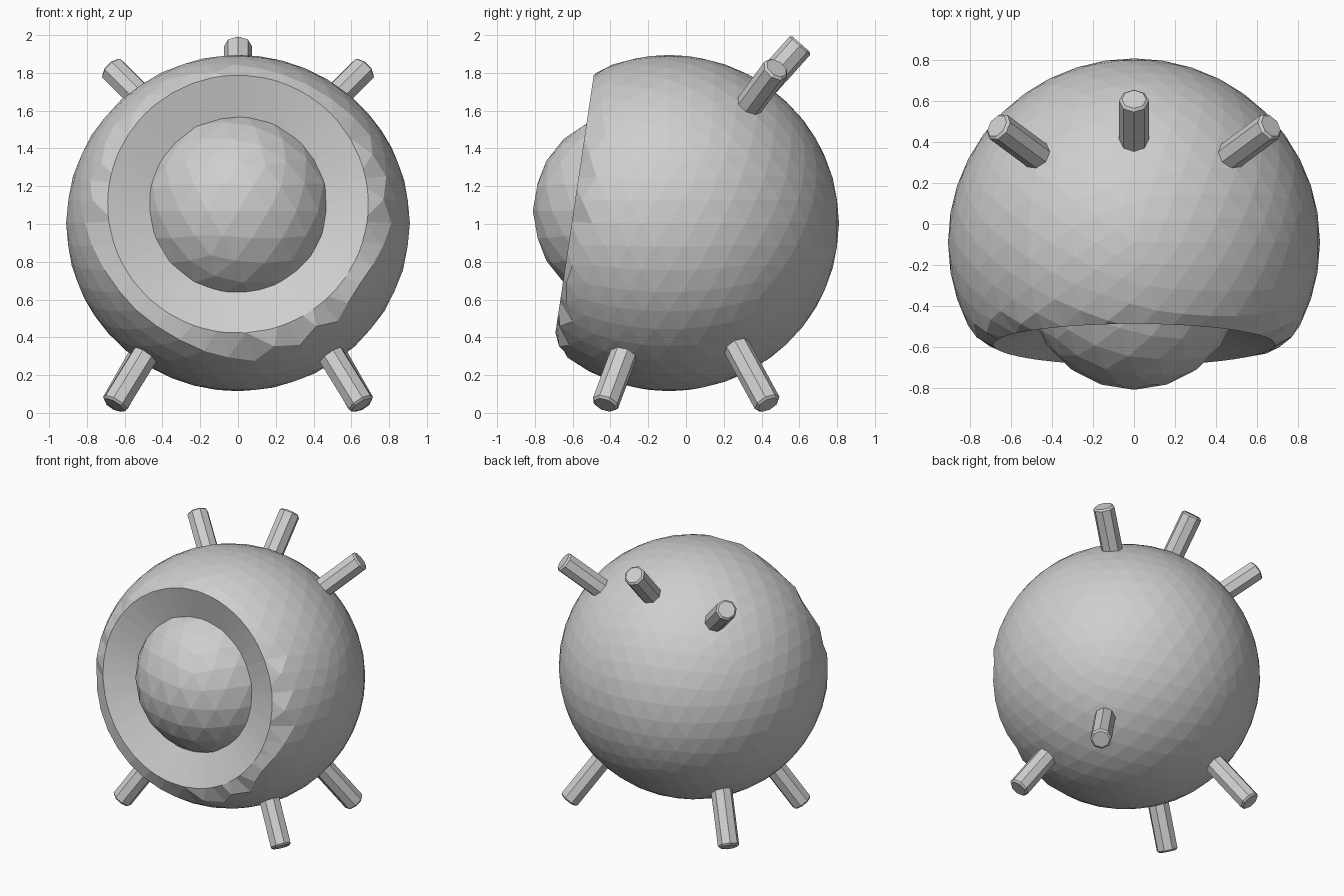
import bpy, bmesh, math
from mathutils import Vector, Matrix

if "Cube" in bpy.data.objects:
    bpy.data.objects.remove(bpy.data.objects["Cube"])

grey = bpy.data.materials.new("light_grey")
grey.diffuse_color = (0.62, 0.62, 0.62, 1)
grey.use_nodes = True
grey.node_tree.nodes["Principled BSDF"].inputs["Base Color"].default_value = grey.diffuse_color


def add_object(name, bm):
    bmesh.ops.recalc_face_normals(bm, faces=bm.faces[:])
    mesh = bpy.data.meshes.new(name)
    bm.to_mesh(mesh)
    bm.free()
    mesh.materials.append(grey)
    ob = bpy.data.objects.new(name, mesh)
    bpy.context.collection.objects.link(ob)
    return ob


def rod(name, base, tip, radius=0.073):
    """Eight-sided rod with a softened tip, running from base to tip."""
    base, tip = Vector(base), Vector(tip)
    axis = tip - base
    turn = axis.to_track_quat('Z', 'Y').to_matrix().to_4x4()
    bm = bmesh.new()
    bmesh.ops.create_cone(bm, cap_ends=True, segments=8, radius1=radius, radius2=radius,
                          depth=axis.length,
                          matrix=Matrix.Translation((base + tip) / 2) @ turn)
    ob = add_object(name, bm)
    bevel = ob.modifiers.new("soft_tip", 'BEVEL')
    bevel.width = 0.012
    bevel.segments = 1
    bevel.limit_method = 'ANGLE'
    bevel.angle_limit = math.radians(60)
    return ob


# Body: faceted sphere sliced by a tilted plane at the front
face_dir = Vector((0, -0.989, 0.147)).normalized()
face_centre = Vector((0, -0.59, 1.105))
bm = bmesh.new()
bmesh.ops.create_icosphere(bm, subdivisions=4, radius=1,
                           matrix=Matrix.Translation((0, -0.09, 1.005))
                           @ Matrix.Diagonal((0.91, 0.90, 0.89, 1)))
bmesh.ops.bisect_plane(bm, geom=bm.verts[:] + bm.edges[:] + bm.faces[:], dist=0.012,
                       plane_co=face_centre, plane_no=face_dir, clear_outer=True)


def place_ring(verts, radius, depth):
    """Push verts onto a circle set back from the slice plane."""
    for v in verts:
        d = v.co - face_centre
        d -= face_dir * d.dot(face_dir)
        v.co = face_centre + d.normalized() * radius - face_dir * depth


# Rim, dished ring and socket wall
edges = [e for e in bm.edges if e.is_boundary]
place_ring({v for e in edges for v in e.verts}, 0.69, 0)
for radius, depth in ((0.46, 0.083), (0.40, 0.25)):
    new = bmesh.ops.extrude_edge_only(bm, edges=edges)["geom"]
    edges = [g for g in new if isinstance(g, bmesh.types.BMEdge) and g.is_boundary]
    place_ring({v for e in edges for v in e.verts}, radius, depth)
add_object("body", bm)

# Ball set in the socket
bm = bmesh.new()
bmesh.ops.create_icosphere(bm, subdivisions=3, radius=0.526,
                           matrix=Matrix.Translation((0, -0.285, 1.07)))
add_object("eye_ball", bm)

# Four legs and the side antennae, mirrored left and right
for side, s in (("left", -1), ("right", 1)):
    rod("front_leg_" + side, (s * 0.44, -0.30, 0.39), (s * 0.655, -0.43, 0.042))
    rod("back_leg_" + side, (s * 0.44, 0.23, 0.42), (s * 0.655, 0.435, 0.043))
    rod("antenna_" + side, (s * 0.42, 0.295, 1.575), (s * 0.67, 0.48, 1.825))

# Middle antenna
rod("antenna_middle", (0, 0.33, 1.64), (0, 0.61, 1.952))
